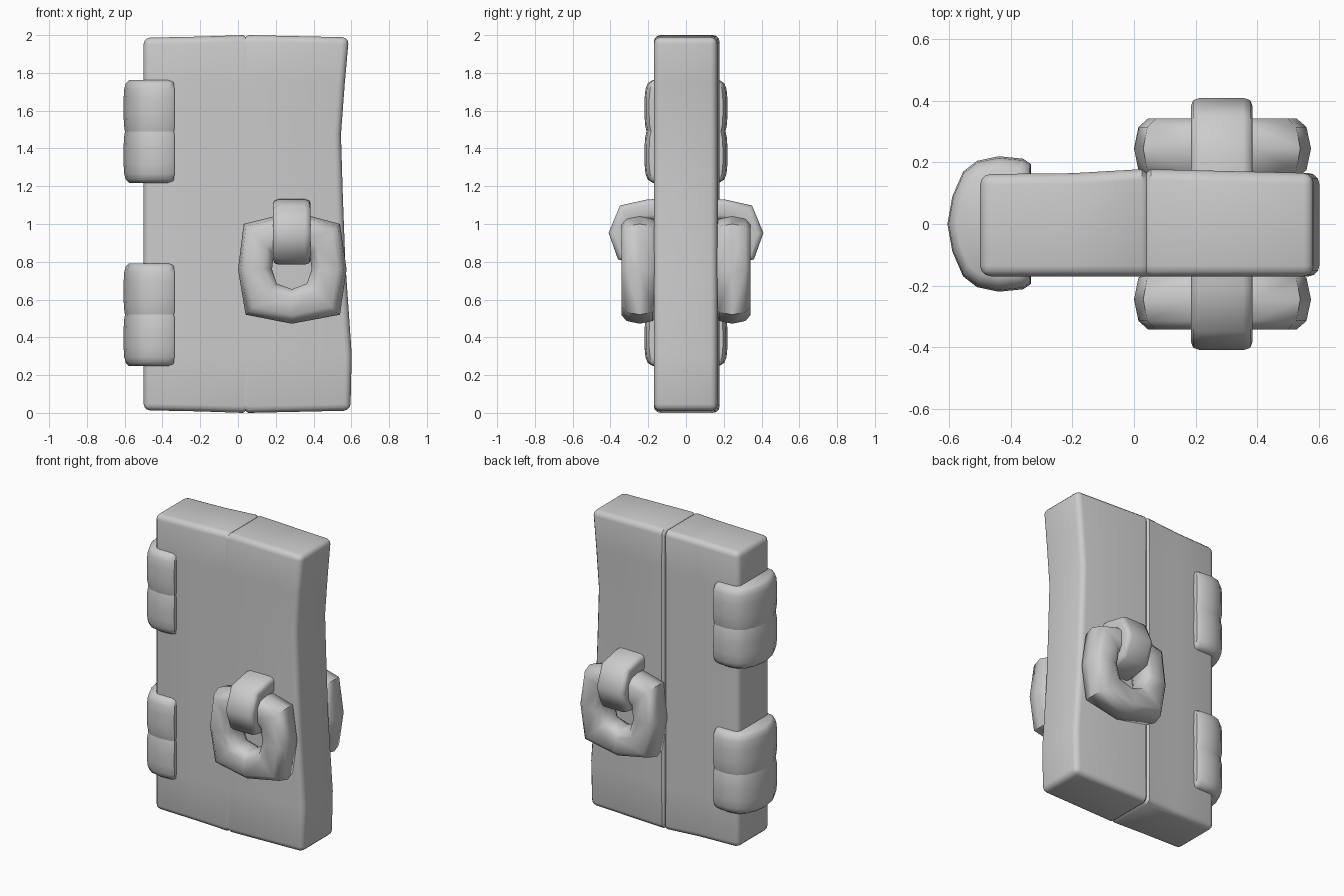
import bpy, bmesh, math

if "Cube" in bpy.data.objects:
    bpy.data.objects.remove(bpy.data.objects["Cube"])

grey = bpy.data.materials.new("plain grey")
grey.use_nodes = True
COLOUR = (0.6, 0.6, 0.6, 1)
grey.diffuse_color = COLOUR
grey.node_tree.nodes["Principled BSDF"].inputs["Base Color"].default_value = COLOUR


def finish(name, bm, angle=40):
    bmesh.ops.recalc_face_normals(bm, faces=bm.faces[:])
    mesh = bpy.data.meshes.new(name)
    bm.to_mesh(mesh)
    bm.free()
    mesh.materials.append(grey)
    obj = bpy.data.objects.new(name, mesh)
    bpy.context.collection.objects.link(obj)
    bpy.ops.object.select_all(action='DESELECT')
    bpy.context.view_layer.objects.active = obj
    obj.select_set(True)
    bpy.ops.object.shade_smooth_by_angle(angle=math.radians(angle))
    return obj


def loft(rings, closed=False):
    """Skin a list of equal rings, capped unless the loft closes on itself."""
    bm = bmesh.new()
    rows = [[bm.verts.new(p) for p in ring] for ring in rings]
    n = len(rows[0])
    for a, b in zip(rows, rows[1:] + (rows[:1] if closed else [])):
        for i in range(n):
            j = (i + 1) % n
            bm.faces.new((a[i], a[j], b[j], b[i]))
    if not closed:
        bm.faces.new(rows[0])
        bm.faces.new(rows[-1])
    return bm


# Door slab: wavy right edge, bevelled rim, seam down the back
SEAM = 0.04
columns = [-0.5, -0.2, SEAM - 0.015, SEAM, SEAM + 0.015]
back_y = [0.162, 0.165, 0.178, 0.178, 0.178, 0.165]
crown = [0.014, 0.008, 0, 0, 0, 0.012]
edge_profile = [(0, 0.595), (0.3, 0.602), (0.8, 0.568), (1.15, 0.555),
                (1.48, 0.545), (1.75, 0.565), (2, 0.587)]
bm = bmesh.new()
front, back = [], []
for z, edge in edge_profile:
    f, b = [], []
    for i, x in enumerate(columns + [edge]):
        zz = z + crown[i] * (1 - z)
        f.append(bm.verts.new((x, -0.17, zz)))
        b.append(bm.verts.new((x, back_y[i], zz)))
    front.append(f)
    back.append(b)
for grid in (front, back):
    for r, s in zip(grid, grid[1:]):
        for i in range(len(r) - 1):
            bm.faces.new((r[i], r[i + 1], s[i + 1], s[i]))
for k in (0, -1):
    for i in range(len(columns)):
        bm.faces.new((front[k][i], front[k][i + 1], back[k][i + 1], back[k][i]))
    for r in range(len(front) - 1):
        bm.faces.new((front[r][k], front[r + 1][k], back[r + 1][k], back[r][k]))
bmesh.ops.recalc_face_normals(bm, faces=bm.faces[:])
rim = [e for e in bm.edges if e.calc_face_angle(0) > 1]
bmesh.ops.bevel(bm, geom=rim, offset=0.035, segments=3, profile=0.5, affect='EDGES')
for v in bm.verts:
    if abs(v.co.x - SEAM) < 0.004:
        if v.co.y > 0.1:
            v.co.y -= 0.012
        if v.co.z > 1.9:
            v.co.z -= 0.01
        elif v.co.z < 0.1:
            v.co.z += 0.01
finish("door_slab", bm)

# Hinges: two stacked rounded knuckles wrapped round the door edge
half = [(-0.335, 0.195), (-0.36, 0.212), (-0.44, 0.22), (-0.51, 0.205),
        (-0.555, 0.17), (-0.59, 0.09)]
outline = half + [(-0.606, 0)] + [(x, -y) for x, y in reversed(half)]
levels = [(0, 0.95), (0.035, 0.985), (0.09, 1), (0.17, 1), (0.225, 0.975),
          (0.255, 0.92), (0.272, 0.8)]
for place, seam_z in (("upper", 1.49), ("lower", 0.52)):
    for part, up in (("top", 1), ("bottom", -1)):
        rings = []
        for h, s in levels:
            rings.append([(-0.46 + (x + 0.46) * (s if x < -0.46 else (1 + s) / 2),
                           y * s, seam_z + up * h) for x, y in outline])
        finish(f"{place}_hinge_{part}_knuckle", loft(rings), 55)

# Pull rings and the staples holding them, on both faces
outer = [(0, 0.76), (0.03, 1.0), (0.19, 1.04), (0.39, 1.04), (0.54, 1.0),
         (0.575, 0.76), (0.54, 0.52), (0.285, 0.472), (0.04, 0.52)]
inner = [(0.18, 0.76), (0.19, 0.84), (0.24, 0.87), (0.33, 0.87), (0.38, 0.84),
         (0.39, 0.76), (0.365, 0.685), (0.285, 0.655), (0.205, 0.685)]
section = [(0, 0.21), (0, 0.28), (0.08, 0.32), (0.25, 0.342), (0.75, 0.342),
           (0.92, 0.315), (1, 0.245), (0.92, 0.175), (0.75, 0.15), (0.2, 0.15)]
path = [(0.1, 1.08), (0.2, 1.075), (0.315, 1.055), (0.355, 0.95),
        (0.325, 0.855), (0.22, 0.84), (0.1, 0.84)]
bar = [(-0.7, -1), (0.7, -1), (0.93, -0.85), (1, -0.5), (1, 0.5), (0.93, 0.85),
       (0.7, 1), (-0.7, 1), (-0.93, 0.85), (-1, 0.5), (-1, -0.5), (-0.93, -0.85)]
for side, d in (("front", -1), ("back", 1)):
    rings = [[(a + (c - a) * t, d * y, b + (e - b) * t) for t, y in section]
             for (a, b), (c, e) in zip(inner, outer)]
    finish(f"{side}_pull_ring", loft(rings, True), 60)

    rings = []
    for i, (y, z) in enumerate(path):
        y0, z0 = path[max(i - 1, 0)]
        y1, z1 = path[min(i + 1, len(path) - 1)]
        length = math.hypot(y1 - y0, z1 - z0)
        ny, nz = (z0 - z1) / length, (y1 - y0) / length
        rings.append([(0.285 + 0.1 * u, d * (y + ny * v * 0.055), z + nz * v * 0.055)
                      for u, v in bar])
    finish(f"{side}_staple", loft(rings), 60)
